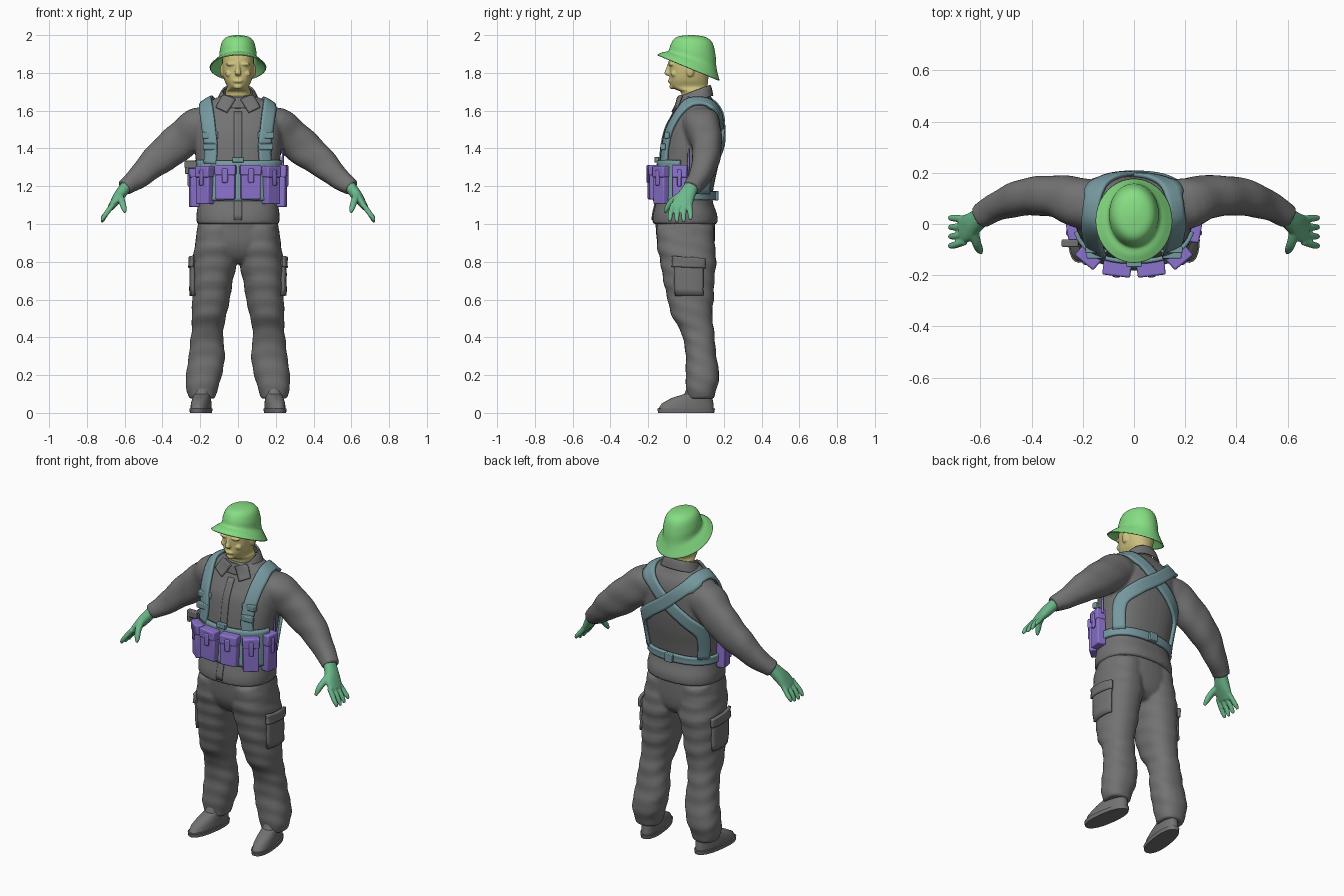
import bpy, bmesh
from math import sin, cos, pi, radians, copysign
from mathutils import Vector, Matrix

cube = bpy.data.objects.get("Cube")
if cube:
    bpy.data.objects.remove(cube, do_unlink=True)


def material(name, r, g, b):
    m = bpy.data.materials.new(name)
    m.use_nodes = True
    m.diffuse_color = (r, g, b, 1)
    m.node_tree.nodes["Principled BSDF"].inputs["Base Color"].default_value = (r, g, b, 1)
    return m


GREY = material("grey cloth", .17, .17, .17)
TEAL = material("teal webbing", .18, .32, .35)
PURPLE = material("purple pouch", .26, .17, .62)
HAT = material("bright green hat", .24, .73, .23)
GLOVE = material("green glove", .15, .48, .26)
SKIN = material("pale yellow skin", .62, .54, .21)


def curve(points, steps):
    """Catmull-Rom interpolation of tuples of any length."""
    if steps < 2:
        return [tuple(p) for p in points]
    out, last = [], len(points) - 1
    for i in range(last):
        a, b, c, d = (points[max(0, min(last, i + k))] for k in (-1, 0, 1, 2))
        for s in range(steps):
            t = s / steps
            out.append(tuple(.5 * (2 * q + (r - p) * t + (2 * p - 5 * q + 4 * r - w) * t * t
                                   + (3 * q - p - 3 * r + w) * t ** 3)
                             for p, q, r, w in zip(a, b, c, d)))
    return out + [tuple(points[-1])]


def loft(bm, stations, side=None, sides=28, steps=4, p=2.3, caps=True, fold=0, s=1):
    """Skin rings (x, y, z, radius, radius, tilt); s = -1 mirrors the x positions."""
    st = curve([(q[0] * s,) + tuple(q[1:]) + (0,) * (6 - len(q)) for q in stations], steps)
    rings = []
    for i, (x, y, z, ra, rb, tilt) in enumerate(st):
        u, v = Vector((1, 0, 0)), Vector((0, 1, 0))
        if side:
            t = (Vector(st[min(i + 1, len(st) - 1)][:3]) - Vector(st[max(i - 1, 0)][:3])).normalized()
            v = t.cross(Vector(side)).normalized()
            u = v.cross(t)
        ring = []
        for k in range(sides):
            a = 2 * pi * k / sides
            c, d = (copysign(abs(f) ** (2 / p), f) for f in (cos(a), sin(a)))
            f = 1 + fold * sin(70 * z + 3 * sin(a) + 2 * x)
            co = Vector((x, y, z)) + u * (c * ra * f) + v * (d * rb * f)
            co.z -= tilt * co.y
            ring.append(bm.verts.new(co))
        rings.append(ring)
    for r, q in zip(rings, rings[1:]):
        for k in range(sides):
            j = (k + 1) % sides
            bm.faces.new((r[k], r[j], q[j], q[k]))
    if caps:
        bm.faces.new(rings[0])
        bm.faces.new(rings[-1])


def blob(bm, loc, size):
    bmesh.ops.create_uvsphere(bm, u_segments=16, v_segments=10, radius=1,
                              matrix=Matrix.Translation(loc) @ Matrix.Diagonal((*size, 1)))


def box(bm, loc, size, yaw=0, offset=(0, 0, 0)):
    m = Matrix.Translation(loc) @ Matrix.Rotation(yaw, 4, 'Z') @ Matrix.Translation(offset)
    bmesh.ops.create_cube(bm, size=1, matrix=m @ Matrix.Diagonal((*size, 1)))


def finish(name, bm, mat, voxel=0, relax=3, bevel=0, thick=0, target=None, gap=0):
    bmesh.ops.recalc_face_normals(bm, faces=bm.faces[:])
    me = bpy.data.meshes.new(name)
    bm.to_mesh(me)
    bm.free()
    me.materials.append(mat)
    ob = bpy.data.objects.new(name, me)
    bpy.context.collection.objects.link(ob)
    bpy.ops.object.select_all(action='DESELECT')
    ob.select_set(True)
    bpy.context.view_layer.objects.active = ob
    bpy.ops.object.shade_smooth_by_angle(angle=radians(40))
    if voxel:
        m = ob.modifiers.new("fuse", 'REMESH')
        m.mode, m.voxel_size, m.use_smooth_shade = 'VOXEL', voxel, True
        m = ob.modifiers.new("relax", 'SMOOTH')
        m.factor, m.iterations = .5, relax
    if target:
        m = ob.modifiers.new("wrap", 'SHRINKWRAP')
        m.target, m.wrap_method, m.wrap_mode, m.offset = target, 'NEAREST_SURFACEPOINT', 'ABOVE_SURFACE', gap
    if thick:
        m = ob.modifiers.new("thickness", 'SOLIDIFY')
        m.thickness, m.offset = thick, 0
    if bevel:
        m = ob.modifiers.new("bevel", 'BEVEL')
        m.width, m.segments = bevel, 2
    return ob


def sheet(name, rail_a, rail_b, mat, target, gap, thick, across=5):
    """Cloth strip between two rails, wrapped on a target."""
    bm = bmesh.new()
    rows = [[bm.verts.new(Vector(a).lerp(Vector(b), k / across)) for k in range(across + 1)]
            for a, b in zip(rail_a, rail_b)]
    for r, q in zip(rows, rows[1:]):
        for k in range(across):
            bm.faces.new((r[k], r[k + 1], q[k + 1], q[k]))
    return finish(name, bm, mat, thick=thick, target=target, gap=gap)


def strap(name, path, width, target, gap=.008, thick=.016, across=5):
    pts = [Vector(p) for p in curve(path, 5)]
    a, b = [], []
    for i, p in enumerate(pts):
        t = pts[min(i + 1, len(pts) - 1)] - pts[max(i - 1, 0)]
        w = t.cross(p - Vector((p.x * .6, .04, min(p.z, 1.45)))).normalized() * width / 2
        a.append(p + w)
        b.append(p - w)
    return sheet(name, a, b, TEAL, target, gap, thick, across)


def line(a, b, n=10):
    return [Vector(a).lerp(Vector(b), i / n) for i in range(n + 1)]


# Shirt: torso and both sleeves fused
bm = bmesh.new()
loft(bm, [(0, -.005, 1.0, .218, .172), (0, -.005, 1.05, .22, .17), (0, -.008, 1.13, .21, .148),
          (0, .002, 1.22, .214, .15), (0, .018, 1.32, .222, .155), (0, .031, 1.42, .232, .155),
          (0, .04, 1.5, .232, .147), (0, .055, 1.57, .225, .127), (0, .06, 1.62, .195, .105),
          (0, .055, 1.65, .155, .09), (0, .05, 1.68, .085, .08)], sides=40, p=2.4)
for s in (1, -1):
    loft(bm, [(.12, .07, 1.54, .09, .07), (.2, .08, 1.52, .1, .1), (.28, .105, 1.46, .085, .1),
              (.37, .11, 1.385, .077, .094), (.445, .1, 1.325, .07, .08), (.53, .07, 1.245, .056, .06),
              (.585, .04, 1.205, .05, .047), (.602, .03, 1.191, .048, .045)],
         side=(0, 1, 0), fold=.02, s=s)
shirt = finish("shirt", bm, GREY, voxel=.009)

# Trousers: pelvis and both legs fused
bm = bmesh.new()
loft(bm, [(0, .01, .79, .05, .09), (0, .008, .83, .16, .13), (0, 0, .9, .222, .152),
          (0, -.005, 1.02, .208, .158)], sides=40)
for s in (1, -1):
    loft(bm, [(.105, -.005, .99, .105, .15), (.115, 0, .88, .115, .153), (.122, .012, .8, .118, .148),
              (.135, .015, .7, .108, .135), (.143, .025, .6, .1, .122), (.153, .03, .52, .092, .108),
              (.161, .058, .44, .084, .09), (.165, .07, .38, .088, .083), (.165, .08, .3, .096, .081),
              (.18, .087, .2, .095, .089), (.19, .082, .13, .084, .081), (.19, .077, .075, .068, .07)],
         fold=.022, s=s)
trousers = finish("trousers", bm, GREY, voxel=.009)

# Cargo pockets, boots and gloves
for s, tag in ((1, "left"), (-1, "right")):
    x = .26 * s
    sheet(tag + "_cargo_pocket", line((x, -.07, .81), (x, .1, .81)), line((x, -.07, .62), (x, .1, .62)),
          GREY, trousers, .006, .018)
    sheet(tag + "_pocket_flap", line((x, -.08, .83), (x, .11, .82)), line((x, -.08, .775), (x, .11, .765)),
          GREY, trousers, .016, .016)

    bm = bmesh.new()
    loft(bm, [(.185, 0, 0, .054, .15), (.185, 0, .022, .056, .154), (.185, 0, .024, .05, .147),
              (.185, .008, .05, .05, .138), (.185, .03, .078, .046, .11), (.185, .065, .1, .045, .075),
              (.185, .075, .16, .045, .06)], steps=1, s=s)
    bmesh.ops.rotate(bm, verts=bm.verts[:], cent=(.185 * s, .08, 0),
                     matrix=Matrix.Rotation(s * radians(8), 3, 'Z'))
    finish(tag + "_boot", bm, GREY)

    bm = bmesh.new()
    loft(bm, [(.585, .035, 1.21, .036, .03), (.625, .005, 1.155, .045, .03), (.65, -.015, 1.12, .054, .024),
              (.675, -.025, 1.085, .05, .016)], side=(0, 1, 0), s=s)
    for i in range(4):
        y, drop = -.068 + .029 * i, (.006, 0, .002, .012)[i]
        loft(bm, [(.66, y, 1.105, .014, .014), (.698, y * 1.2, 1.055, .0135, .0135),
                  (.716, y * 1.25, 1.022 + drop, .011, .011), (.72, y * 1.25, 1.008 + drop, .006, .006)],
             side=(0, 1, 0), sides=12, s=s)
    loft(bm, [(.63, -.02, 1.155, .022, .022), (.615, -.075, 1.12, .018, .017), (.604, -.1, 1.085, .015, .014),
              (.598, -.113, 1.06, .007, .007)], side=(1, 0, 0), sides=12, s=s)
    finish(tag + "_glove", bm, GLOVE, voxel=.005, relax=2)

# Shirt collar, collar points and placket
bm = bmesh.new()
loft(bm, [(0, .045, 1.63, .11, .095, -.35), (0, .045, 1.665, .093, .087, -.4),
          (0, .045, 1.685, .08, .08, -.4)], caps=False)
finish("collar", bm, GREY, thick=.01)
for s, tag in ((1, "left"), (-1, "right")):
    sheet(tag + "_collar_point", line((.012 * s, -.05, 1.66), (.06 * s, -.09, 1.6)),
          line((.085 * s, -.03, 1.69), (.12 * s, -.06, 1.625)), GREY, shirt, .012, .012)
sheet("placket", line((-.02, -.185, 1.02), (-.02, -.07, 1.6), 20),
      line((.02, -.185, 1.02), (.02, -.07, 1.6), 20), GREY, shirt, .003, .006)

# Head with face features
bm = bmesh.new()
loft(bm, [(0, .05, 1.58, .07, .07), (0, .045, 1.69, .067, .07), (0, .033, 1.708, .066, .08),
          (0, .018, 1.727, .058, .096), (0, .015, 1.76, .072, .102), (0, .018, 1.8, .081, .105),
          (0, .022, 1.85, .084, .11), (0, .025, 1.9, .08, .104), (0, .03, 1.95, .055, .07)], sides=32)
loft(bm, [(0, -.082, 1.865, .009, .01), (0, -.092, 1.82, .012, .015), (0, -.097, 1.798, .017, .019),
          (0, -.088, 1.785, .011, .012)], sides=14, p=2)
blob(bm, (0, -.085, 1.757), (.027, .012, .01))
blob(bm, (0, -.072, 1.728), (.024, .016, .015))
for s in (1, -1):
    blob(bm, (.034 * s, -.077, 1.846), (.03, .016, .01))
    blob(bm, (.045 * s, -.065, 1.795), (.022, .016, .017))
    blob(bm, (.086 * s, .022, 1.812), (.009, .021, .033))
finish("head", bm, SKIN, voxel=.005, relax=2)

# Sun hat with sloping brim
bm = bmesh.new()
loft(bm, [(0, .012, 1.832, .148, .163, .415), (0, .02, 1.862, .122, .143, .36),
          (0, .033, 1.888, .098, .124, .3), (0, .037, 1.93, .093, .116, .22), (0, .038, 1.97, .08, .1, .1),
          (0, .035, 1.99, .055, .07, .04), (0, .03, 1.997, .01, .012, 0)], sides=40, p=2, caps=False)
bm.verts.ensure_lookup_table()
bm.faces.new(bm.verts[-40:])
finish("sun_hat", bm, HAT, thick=.006)

# Crossing shoulder straps, waist belt and front panel
for s, tag in ((1, "left"), (-1, "right")):
    strap(tag + "_shoulder_strap",
          [(x * s, y, z) for x, y, z in
           ((.155, -.135, 1.32), (.148, -.125, 1.42), (.16, -.07, 1.55), (.172, .02, 1.65), (.165, .11, 1.66),
            (.115, .185, 1.6), (0, .205, 1.5), (-.12, .185, 1.41), (-.195, .12, 1.32), (-.19, .1, 1.16))],
          .075, shirt, gap=.008 if s > 0 else .014)
    bm = bmesh.new()
    for z, w in ((1.47, .085), (1.41, .075)):
        box(bm, (.148 * s, -.122 + (z - 1.41) * .35, z), (w, .026, .035))
    finish(tag + "_strap_buckle", bm, TEAL, bevel=.005)


def around(start, end, z):
    return [(.23 * cos(radians(a)), .17 * sin(radians(a)), z) for a in range(start, end + 1, 10)]


strap("waist_belt", around(-30, 210, 1.15), .042, shirt)
strap("front_panel", around(-170, -10, 1.23), .215, shirt, gap=.01, across=12)
bm = bmesh.new()
box(bm, (0, -.155, 1.34), (.06, .025, .03))
box(bm, (0, .16, 1.15), (.05, .025, .05))
finish("belt_buckles", bm, TEAL, bevel=.004)

# Row of pouches with flaps and tabs
for s, tag in ((1, "left"), (-1, "right")):
    for part, x, y, z, w, h, yaw in (("front", .066, -.172, 1.22, .104, .18, 7),
                                     ("corner", .175, -.127, 1.205, .088, .2, 40),
                                     ("side", .229, -.03, 1.2, .076, .22, 80)):
        at, turn = (x * s, y, z), s * radians(yaw)
        bm = bmesh.new()
        box(bm, at, (w, .052, h), turn)
        box(bm, at, (w + .006, .06, h * .3), turn, (0, -.002, h * .36))
        box(bm, at, (w * .3, .014, h * .42), turn, (0, -.03, h * .2))
        finish(f"{tag}_{part}_pouch", bm, PURPLE, bevel=.01)

# Tool handle on the right, thin rod on the left
bm = bmesh.new()
box(bm, (-.25, -.075, 1.315), (.065, .03, .04))
box(bm, (-.27, -.075, 1.295), (.02, .028, .06))
finish("tool_handle", bm, GREY, bevel=.005)
bm = bmesh.new()
loft(bm, [(.236, .012, 1.28, .007, .007), (.238, .015, 1.4, .005, .005)], sides=10, steps=1, p=2)
finish("side_rod", bm, PURPLE)
